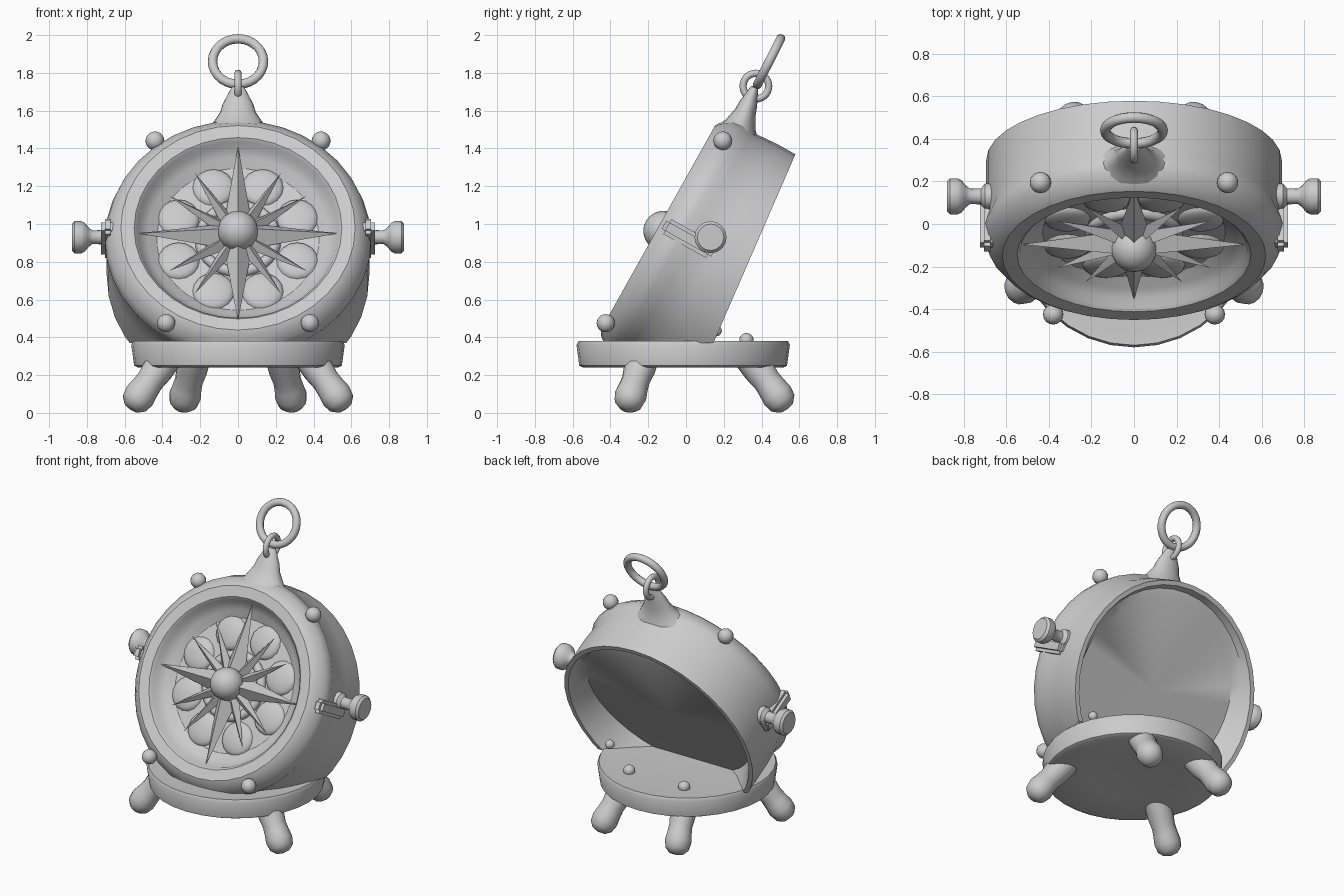
import bpy, bmesh, math
from mathutils import Matrix, Vector

if "Cube" in bpy.data.objects:
    bpy.data.objects.remove(bpy.data.objects["Cube"])

GREY = (0.6, 0.6, 0.6, 1)
mat = bpy.data.materials.new("plain grey")
mat.use_nodes = True
mat.diffuse_color = GREY
mat.node_tree.nodes["Principled BSDF"].inputs["Base Color"].default_value = GREY

# Tilted frame of the case: local y runs up the dial, local z points out of it
UP = Vector((0, 0.488, 0.873)).normalized()
OUT = Vector((1, 0, 0)).cross(UP)
CASE = Matrix.Translation((0, -0.14, 0.975)) @ Matrix(((1, 0, 0), UP, OUT)).transposed().to_4x4()


def finish(name, bm, matrix=Matrix(), angle=40):
    bm.transform(matrix)
    bmesh.ops.recalc_face_normals(bm, faces=bm.faces)
    mesh = bpy.data.meshes.new(name)
    bm.to_mesh(mesh)
    bm.free()
    mesh.materials.append(mat)
    ob = bpy.data.objects.new(name, mesh)
    bpy.context.collection.objects.link(ob)
    bpy.ops.object.select_all(action='DESELECT')
    ob.select_set(True)
    bpy.context.view_layer.objects.active = ob
    if angle:
        bpy.ops.object.shade_smooth_by_angle(angle=math.radians(angle))
    return ob


def lathe(profile, sides):
    """Spin (radius, height) points around local z."""
    bm = bmesh.new()
    verts = [bm.verts.new((r, 0, h)) for r, h in profile]
    edges = [bm.edges.new(pair) for pair in zip(verts, verts[1:])]
    bmesh.ops.spin(bm, geom=verts + edges, cent=(0, 0, 0), axis=(0, 0, 1),
                   angle=math.tau, steps=sides, use_duplicate=False)
    bmesh.ops.remove_doubles(bm, verts=bm.verts, dist=0.0005)
    return bm


def along(start, end):
    """Matrix placing local z from start toward end."""
    start, end = Vector(start), Vector(end)
    return Matrix.Translation(start) @ (end - start).to_track_quat('Z', 'Y').to_matrix().to_4x4()


def ball(name, centre, radius, squash=1.0, frame=Matrix()):
    bm = bmesh.new()
    bmesh.ops.create_uvsphere(bm, u_segments=16, v_segments=10, radius=radius)
    return finish(name, bm, frame @ Matrix.Translation(centre) @ Matrix.Diagonal((1, 1, squash, 1)))


def ring(name, major, minor, matrix):
    circle = [(major + minor * math.cos(a), minor * math.sin(a))
              for a in (i * math.tau / 10 for i in range(11))]
    return finish(name, lathe(circle, 28), matrix)


# Case: stepped bezel, recessed dial and shallow hollow back, cut off at the base
case_profile = [(0, -0.115), (0.43, -0.115), (0.48, -0.08), (0.52, -0.05), (0.535, -0.01), (0.55, 0.005),
                (0.62, 0.01), (0.645, -0.005), (0.69, -0.06), (0.705, -0.12), (0.685, -0.18),
                (0.695, -0.32), (0.695, -0.505), (0.665, -0.505), (0.64, -0.46), (0.58, -0.38), (0, -0.375)]
bm = lathe(case_profile, 36)
for v in bm.verts:
    if v.co.z < -0.4:
        v.co.z += 0.1 * v.co.y
    elif v.co.z < -0.37:
        v.co.z -= 0.06 * v.co.y
bm.transform(CASE)
bmesh.ops.bisect_plane(bm, geom=bm.verts[:] + bm.edges[:] + bm.faces[:],
                       plane_co=(0, 0, 0.37), plane_no=(0, 0, 1), clear_inner=True)
finish("case", bm, angle=35)

# Dial relief: domes, raised rings
for i in range(8):
    a = math.tau * (i + 0.5) / 8
    ball("dial_dome", (0.34 * math.cos(a), 0.34 * math.sin(a), -0.115), 0.11, 0.3, CASE)
ring("dial_inner_ring", 0.2, 0.03, CASE @ Matrix.Translation((0, 0, -0.11)))


# Compass star rays: ridged spikes
def ray(name, angle, length, width, height):
    bm = bmesh.new()
    ridge, tip = bm.verts.new((0, 0, height)), bm.verts.new((length, 0, -0.05))
    left, right = bm.verts.new((0.07, width, -0.08)), bm.verts.new((0.07, -width, -0.08))
    back = bm.verts.new((0, 0, -0.12))
    for tri in ((ridge, tip, left), (ridge, right, tip), (back, left, tip),
                (back, tip, right), (ridge, left, back), (ridge, back, right)):
        bm.faces.new(tri)
    finish(name, bm, CASE @ Matrix.Rotation(angle, 4, 'Z'), angle=0)


for quarter in range(4):
    base = quarter * math.pi / 2
    ray("star_long_ray", base, 0.53, 0.075, 0.01)
    for offset in (32, 58):
        ray("star_thin_ray", base + math.radians(offset), 0.43, 0.04, -0.02)
ball("hub", (0, 0, -0.025), 0.108, 1, CASE)

# Base plate with a slightly hollow underside
plate = [(0, 0.265), (0.3, 0.26), (0.53, 0.24), (0.55, 0.25), (0.565, 0.36), (0.555, 0.38),
         (0.5, 0.375), (0, 0.375)]
finish("base_plate", lathe(plate, 32), Matrix.Translation((0, -0.015, 0)))

# Side knobs, brackets, studs and legs, mirrored left and right
leg = [(0, -0.08), (0.085, -0.08), (0.083, 0.03), (0.074, 0.1), (0.078, 0.15),
       (0.085, 0.2), (0.075, 0.25), (0.045, 0.28), (0, 0.29)]
knob = [(0, -0.08), (0.065, -0.08), (0.06, 0), (0.038, 0.02), (0.036, 0.07), (0.05, 0.09),
        (0.075, 0.11), (0.085, 0.13), (0.085, 0.165), (0.07, 0.18), (0, 0.18)]
for side, label in ((1, "left"), (-1, "right")):
    finish(label + "_knob", lathe(knob, 16), along((side * 0.7, 0.13, 0.93), (side, 0.13, 0.93)))
    bm = bmesh.new()
    bmesh.ops.create_cube(bm, size=1)
    bm.transform(Matrix.Diagonal((0.07, 0.09, 0.3, 1)))
    bmesh.ops.bevel(bm, geom=bm.edges[:], offset=0.02, segments=2, affect='EDGES')
    finish(label + "_bracket", bm, CASE @ Matrix.Translation((side * 0.69, 0.03, -0.16)))
    ball(label + "_upper_stud", (side * 0.44, 0.195, 1.44), 0.05)
    ball(label + "_lower_stud", (side * 0.38, -0.425, 0.475), 0.048)
    ball(label + "_plate_stud", (side * 0.21, 0.32, 0.385), 0.038)
    finish(label + "_front_leg", lathe(leg, 14),
           along((side * 0.41, -0.24, 0.25), (side * 0.535, -0.3, 0.07)))
    finish(label + "_back_leg", lathe(leg, 14),
           along((side * 0.24, 0.37, 0.25), (side * 0.285, 0.5, 0.07)))
ball("case_edge_stud", (0.47, 0.16, 0.435), 0.03)

# Hanging loop: flared lug, link and large ring
lug = [(0, 0), (0.2, 0), (0.14, 0.05), (0.095, 0.12), (0.08, 0.17), (0.05, 0.23), (0.035, 0.26), (0, 0.27)]
finish("lug", lathe(lug, 16), CASE @ Matrix.Translation((0, 0.64, -0.115))
       @ along((0, 0, 0), (0, 0.25, 0.04)) @ Matrix.Diagonal((1, 0.6, 1, 1)))
ring("link", 0.068, 0.019, Matrix.Translation((0, 0.37, 1.73)) @ Matrix.Rotation(math.pi / 2, 4, 'Y'))
ring("large_ring", 0.135, 0.025, along((0, 0.44, 1.86), (0, -0.45, 2.31)))
